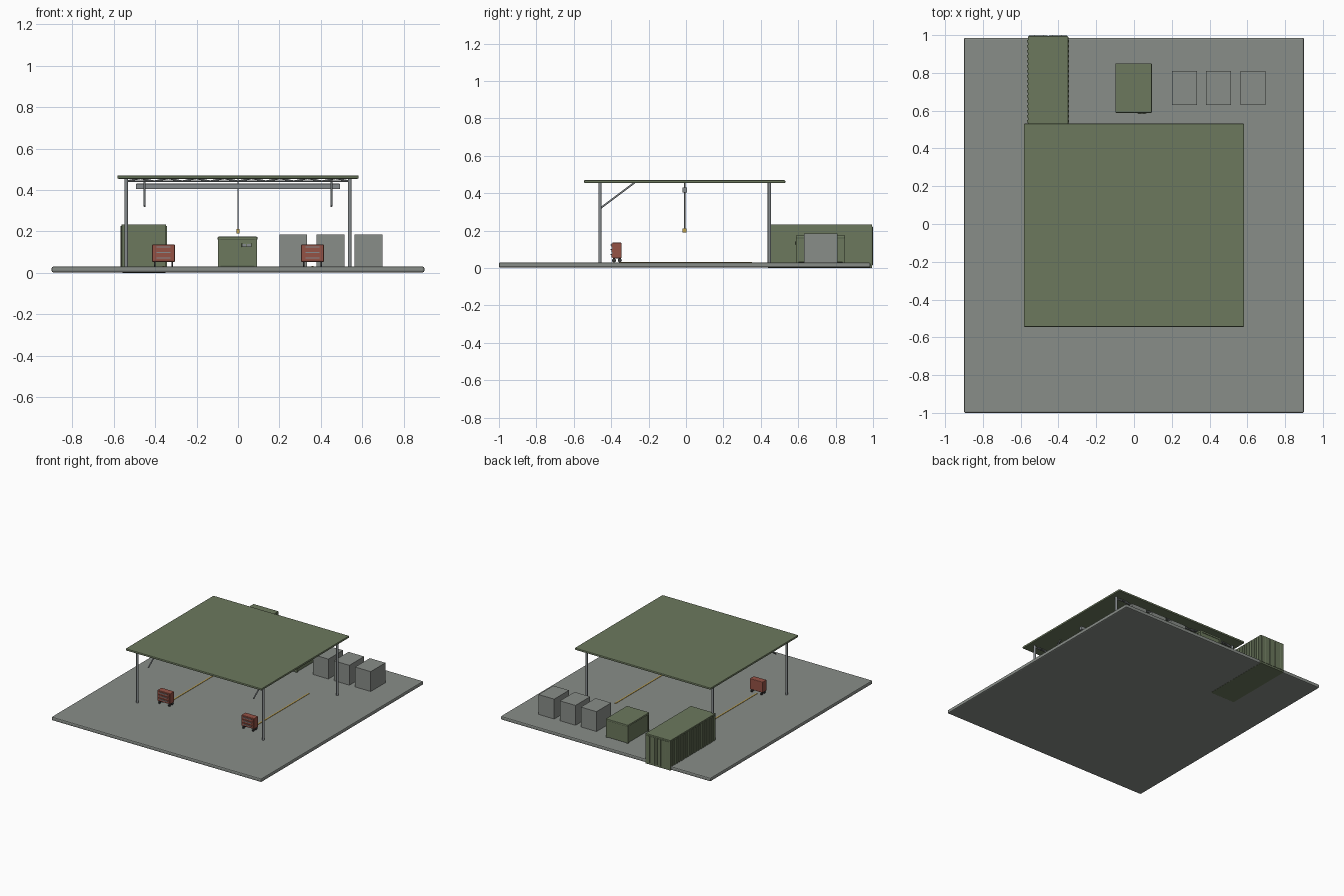
import bpy
import bmesh
from mathutils import Vector

if "Cube" in bpy.data.objects:
    bpy.data.objects.remove(bpy.data.objects["Cube"], do_unlink=True)

MID = -0.007   # y of the slab and shelter centre
FLOOR = 0.03


def material(name, r, g, b):
    m = bpy.data.materials.new(name)
    m.use_nodes = True
    m.diffuse_color = (r, g, b, 1)
    m.node_tree.nodes["Principled BSDF"].inputs["Base Color"].default_value = (r, g, b, 1)
    return m


concrete = material("concrete grey", 0.25, 0.27, 0.25)
green = material("olive green", 0.15, 0.19, 0.11)
steel = material("steel grey", 0.24, 0.26, 0.27)
red = material("cabinet red", 0.30, 0.085, 0.06)
yellow = material("marking yellow", 0.52, 0.36, 0.08)
dark = material("dark rubber", 0.04, 0.04, 0.04)


def finish(name, bm, mat, bevel=0):
    mesh = bpy.data.meshes.new(name)
    bm.to_mesh(mesh)
    bm.free()
    mesh.materials.append(mat)
    obj = bpy.data.objects.new(name, mesh)
    bpy.context.collection.objects.link(obj)
    if bevel:
        mod = obj.modifiers.new("bevel", "BEVEL")
        mod.width = bevel
        mod.segments = 2
    return obj


def add_box(bm, x, y, z):
    """Add a box given by its (low, high) extents."""
    verts = bmesh.ops.create_cube(bm, size=1)["verts"]
    for v in verts:
        v.co = Vector([(a + b) / 2 + c * (b - a) for (a, b), c in zip((x, y, z), v.co)])


def box(name, x, y, z, mat, bevel=0):
    bm = bmesh.new()
    add_box(bm, x, y, z)
    return finish(name, bm, mat, bevel)


def add_rod(bm, start, end, radius, sides=12):
    start, end = Vector(start), Vector(end)
    axis = end - start
    verts = bmesh.ops.create_cone(bm, cap_ends=True, segments=sides, radius1=radius,
                                  radius2=radius, depth=axis.length)["verts"]
    turn = axis.to_track_quat("Z", "Y")
    for v in verts:
        v.co = turn @ v.co + (start + end) / 2


def rods(name, segments, radius, mat, sides=12):
    bm = bmesh.new()
    for start, end in segments:
        add_rod(bm, start, end, radius, sides)
    obj = finish(name, bm, mat)
    for p in obj.data.polygons:
        p.use_smooth = len(p.vertices) == 4
    for e in obj.data.edges:
        a, b = (obj.data.vertices[i] for i in e.vertices)
        e.use_edge_sharp = any(len(p.vertices) > 4 and set(e.vertices) <= set(p.vertices)
                               for p in obj.data.polygons)
    return obj


def around(c, half):
    return (c - half, c + half)


# Ground slab and roof
box("slab", around(0, 0.9), around(MID, 0.993), (0.002, FLOOR), concrete, 0.008)
box("roof", around(0, 0.583), around(MID, 0.538), (0.454, 0.47), green, 0.005)

# Posts and front braces
for side, x in (("right", -0.54), ("left", 0.54)):
    for end, y in (("front", MID - 0.453), ("back", MID + 0.453)):
        rods(f"{end}_{side}_post", [((x, y, FLOOR), (x, y, 0.457))], 0.009, steel, 16)
    bx = x * 0.835
    rods(f"{side}_brace", [((bx, -0.455, 0.322), (bx, -0.275, 0.457))], 0.005, steel)

# Trusses over the front and back posts
BAYS = 8
step = 1.08 / BAYS
for end, y in (("front", MID - 0.453), ("back", MID + 0.453)):
    parts = [((-0.54, y, 0.442), (0.54, y, 0.442))]
    for i in range(BAYS):
        x = -0.54 + i * step
        parts.append(((x, y, 0.442), (x + step / 2, y, 0.456)))
        parts.append(((x + step / 2, y, 0.456), (x + step, y, 0.442)))
    rods(f"{end}_truss", parts, 0.004, steel, 8)

# Hoist beam, cable and hook block
box("hoist_beam", around(0, 0.493), around(MID, 0.013), (0.404, 0.43), steel, 0.002)
rods("hoist_cable", [((0, MID, 0.205), (0, MID, 0.456))], 0.003, steel, 8)
box("hook_block", around(0, 0.008), around(MID, 0.011), (0.19, 0.212), yellow, 0.002)

# Shipping container with ribbed sides and double rear doors
CX = -0.455
box("container", around(CX, 0.107), (0.438, 0.994), (0, 0.234), green, 0.003)
bm = bmesh.new()
RIBS = 20
pitch = 0.53 / RIBS
for i in range(RIBS):
    y = 0.451 + (i + 0.5) * pitch
    for s in (-1, 1):
        add_box(bm, around(CX + s * 0.108, 0.004), around(y, 0.0065), (0.005, 0.225))
finish("container_ribs", bm, green)
bm = bmesh.new()
for s in (-1, 1):
    add_box(bm, around(CX + s * 0.052, 0.048), (0.99, 0.997), (0.014, 0.222))
finish("container_doors", bm, green, 0.001)
rods("container_lock_bars", [((CX + x, 0.997, 0.015), (CX + x, 0.997, 0.22))
                             for x in (-0.07, -0.025, 0.025, 0.07)], 0.003, green, 8)

# Generator cabinet with corner frame, lid and control panel
box("generator", around(-0.002, 0.09), (0.592, 0.846), (FLOOR, 0.165), green, 0.004)
box("generator_lid", around(-0.002, 0.096), (0.588, 0.85), (0.158, 0.174), green, 0.004)
bm = bmesh.new()
for x in (-0.09, 0.086):
    for y in (0.595, 0.843):
        add_box(bm, around(x, 0.006), around(y, 0.006), (FLOOR, 0.16))
finish("generator_corners", bm, green)
box("control_panel", (0.018, 0.066), (0.584, 0.594), (0.124, 0.143), green, 0.001)
for i, x in enumerate((0.03, 0.053)):
    box(f"control_display_{i + 1}", around(x, 0.009), (0.582, 0.585), (0.128, 0.139), steel)

# Storage crates
for i, x in enumerate((0.267, 0.447, 0.63)):
    box(f"crate_{i + 1}", around(x, 0.067), (0.63, 0.81), (FLOOR, 0.184), concrete)

# Tool cabinets, with drawers, handles and casters, and the floor lines behind them
for side, x in (("right", -0.36), ("left", 0.36)):
    box(f"{side}_floor_line", around(x, 0.005), around(0, 0.352), (FLOOR - 0.002, 0.033), yellow)
    box(f"{side}_tool_cabinet", around(x, 0.055), (-0.394, -0.345), (0.052, 0.136), red, 0.004)
    drawers, handles = bmesh.new(), bmesh.new()
    for i in range(3):
        z = 0.068 + i * 0.026
        add_box(drawers, around(x, 0.049), (-0.399, -0.392), around(z, 0.011))
        add_box(handles, around(x, 0.034), (-0.404, -0.398), around(z + 0.004, 0.0025))
    finish(f"{side}_drawers", drawers, red, 0.001)
    finish(f"{side}_drawer_handles", handles, steel)
    wheels = [((x + dx - 0.004, y, 0.041), (x + dx + 0.004, y, 0.041))
              for dx in (-0.042, 0.042) for y in (-0.385, -0.354)]
    rods(f"{side}_casters", wheels, 0.011, dark)
